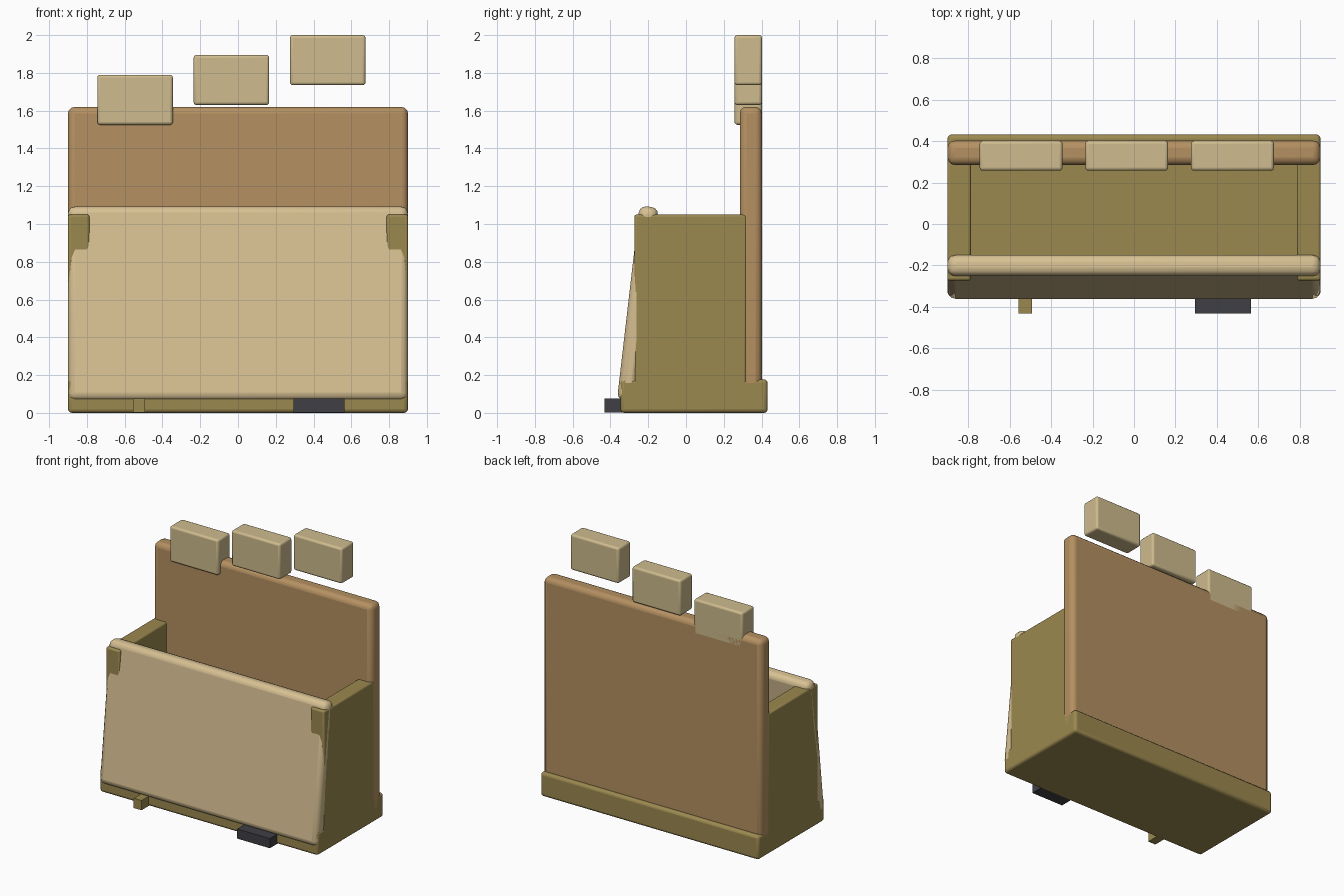
import bpy
import math

if "Cube" in bpy.data.objects:
    bpy.data.objects.remove(bpy.data.objects["Cube"])


def material(name, rgb):
    m = bpy.data.materials.new(name)
    m.diffuse_color = (*rgb, 1)
    m.use_nodes = True
    m.node_tree.nodes["Principled BSDF"].inputs["Base Color"].default_value = m.diffuse_color
    return m


OLIVE = material("olive_wood", (0.33, 0.25, 0.08))
TAN = material("tan_wood", (0.68, 0.53, 0.29))
BROWN = material("brown_wood", (0.46, 0.28, 0.12))
PALE = material("pale_block", (0.62, 0.50, 0.27))
DARK = material("dark_grey", (0.05, 0.05, 0.06))


def box(name, x, y, z, mat, bevel=0.0, tilt=0.0):
    """Rounded box from (min, max) ranges, optionally tilted about x."""
    centre = [(a + b) / 2 for a, b in (x, y, z)]
    bpy.ops.mesh.primitive_cube_add(size=1, location=centre)
    ob = bpy.context.object
    ob.name = name
    ob.scale = [b - a for a, b in (x, y, z)]
    bpy.ops.object.transform_apply(location=False, rotation=False, scale=True)
    ob.rotation_euler.x = math.radians(tilt)
    ob.data.materials.append(mat)
    if bevel:
        mod = ob.modifiers.new("rounding", "BEVEL")
        mod.width = bevel
        mod.segments = 3
        bpy.ops.object.shade_smooth_by_angle(angle=math.radians(35))
    return ob


# Bin body: base slab, two sides, back board and leaning front board
box("base", (-0.9, 0.9), (-0.347, 0.432), (0, 0.178), OLIVE, 0.02)
for side, s in (("left", -1), ("right", 1)):
    x = sorted((s * 0.787, s * 0.9))
    box(side + "_side", x, (-0.273, 0.32), (0.05, 1.05), OLIVE, 0.012)
box("back_board", (-0.9, 0.9), (0.285, 0.402), (0.07, 1.62), BROWN, 0.035)
box("front_board", (-0.9, 0.9), (-0.306, -0.204), (0.06, 1.095), TAN, 0.038, -6.6)

# Three blocks stepping up along the top of the back board
for i in range(3):
    cx = -0.545 + 0.51 * i
    z = 1.525 + 0.105 * i
    box(f"top_block_{i + 1}", (cx - 0.2, cx + 0.2), (0.257, 0.402),
        (z, z + 0.265), PALE, 0.015)

# Small pieces at the foot of the front
box("foot_peg", (-0.557, -0.493), (-0.432, -0.3), (0.003, 0.075), OLIVE)
box("foot_pedal", (0.295, 0.565), (-0.432, -0.3), (0.003, 0.075), DARK)
